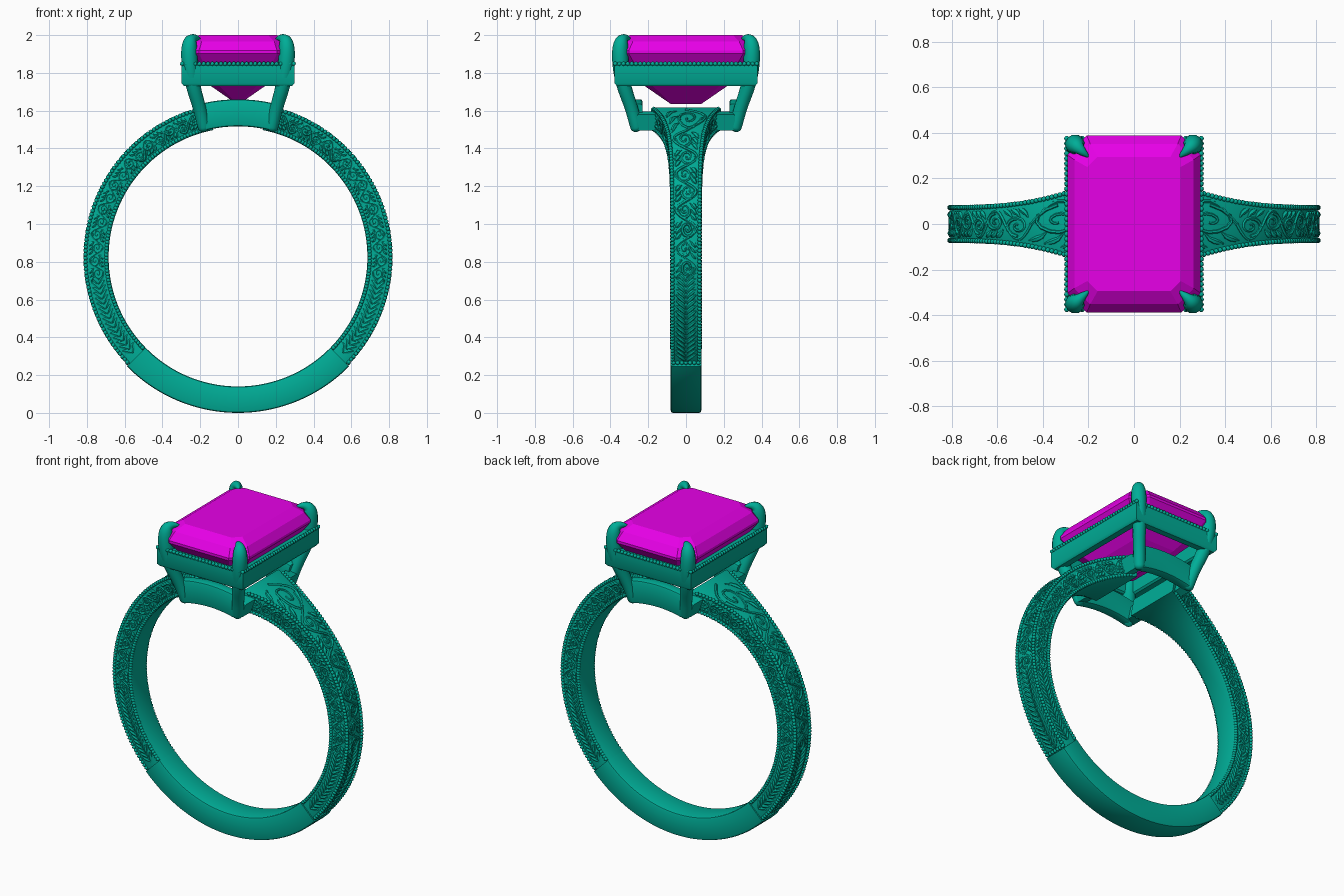
import bpy, bmesh, math
from mathutils import Vector, Matrix

if "Cube" in bpy.data.objects:
    bpy.data.objects.remove(bpy.data.objects["Cube"])

CZ = 0.825            # height of the finger-hole centre
R_IN, R_OUT = 0.685, 0.817


def material(name, rgb):
    m = bpy.data.materials.new(name)
    m.diffuse_color = (*rgb, 1)
    m.use_nodes = True
    m.node_tree.nodes["Principled BSDF"].inputs["Base Color"].default_value = m.diffuse_color
    return m


METAL = material("metal", (0.0, 0.42, 0.31))
GEM = material("gem", (0.8, 0.0, 0.8))


def finish(ob, mat=METAL, mirror=(False, False), smooth=40):
    ob.data.materials.append(mat)
    if any(mirror):
        m = ob.modifiers.new("mirror", 'MIRROR')
        m.use_axis = (mirror[0], mirror[1], False)
        m.use_mirror_merge = False
    bpy.ops.object.select_all(action='DESELECT')
    bpy.context.view_layer.objects.active = ob
    ob.select_set(True)
    if smooth:
        bpy.ops.object.shade_smooth_by_angle(angle=math.radians(smooth))
    return ob


def from_bmesh(name, bm, **kw):
    bmesh.ops.recalc_face_normals(bm, faces=bm.faces)
    me = bpy.data.meshes.new(name)
    bm.to_mesh(me)
    bm.free()
    ob = bpy.data.objects.new(name, me)
    bpy.context.collection.objects.link(ob)
    return finish(ob, **kw)


def loft(name, rings, **kw):
    bm = bmesh.new()
    vs = [[bm.verts.new(p) for p in r] for r in rings]
    n = len(vs[0])
    for a, b in zip(vs, vs[1:]):
        for i in range(n):
            bm.faces.new((a[i], a[(i + 1) % n], b[(i + 1) % n], b[i]))
    bm.faces.new(vs[0])
    bm.faces.new(vs[-1])
    return from_bmesh(name, bm, **kw)


def tubes(name, strokes, depth, kind='POLY', res=1, **kw):
    """Strokes are lists of (point, radius factor)."""
    cu = bpy.data.curves.new(name, 'CURVE')
    cu.dimensions = '3D'
    cu.bevel_depth, cu.bevel_resolution, cu.use_fill_caps = depth, res, True
    for st in strokes:
        sp = cu.splines.new(kind)
        sp.points.add(len(st) - 1)
        for p, (co, r) in zip(sp.points, st):
            p.co, p.radius = (*co, 1), r
        if kind == 'NURBS':
            sp.order_u, sp.use_endpoint_u, sp.resolution_u = 3, True, 6
    ob = bpy.data.objects.new(name, cu)
    bpy.context.collection.objects.link(ob)
    bpy.ops.object.select_all(action='DESELECT')
    bpy.context.view_layer.objects.active = ob
    ob.select_set(True)
    bpy.ops.object.convert(target='MESH')
    return finish(bpy.context.object, **kw)


def beads(name, points, r, **kw):
    bm = bmesh.new()
    for p in points:
        bmesh.ops.create_icosphere(bm, subdivisions=1, radius=r, matrix=Matrix.Translation(p))
    return from_bmesh(name, bm, smooth=80, **kw)


def polar(deg, r, y):
    a = math.radians(deg)
    return Vector((r * math.sin(a), y, CZ + r * math.cos(a)))


def half_width(deg):
    return 0.08 + 0.15 * math.exp(-(deg / 24) ** 1.6)


def arc_bar(name, a0, a1, r0, r1, width, steps, y=0, c=0.012, **kw):
    """Bar with softened rectangular section swept around the finger."""
    rings = []
    for i in range(steps + 1):
        d = a0 + (a1 - a0) * i / steps
        w = width(d)
        k = c * 0.3
        half = [(r0, w - c), (r0 + k, w - k), (r0 + c, w), (r1 - c, w), (r1 - k, w - k), (r1, w - c)]
        sec = half + [(r, -v) for r, v in reversed(half)]
        rings.append([polar(d, r, y + v) for r, v in sec])
    return loft(name, rings, **kw)


# Shank: plain base and two engraved, flaring arms
A0, A1 = 11, 134.5
arc_bar("plain_shank", A1, 360 - A1, R_IN, 0.825, lambda d: 0.081, 48)
arc_bar("shank_arm", A0, A1, R_IN, 0.806, lambda d: half_width(d) - 0.007, 80, c=0.008, mirror=(True, False))

# Milgrain along outer and inner edges, and across the lower ends
n = 86
edge = []
for i in range(n + 1):
    d = A0 + 3 + (A1 - A0 - 4) * i / n
    w = half_width(d)
    edge += [polar(d, 0.808, w - 0.008), polar(d, 0.697, w - 0.007)]
beads("shank_milgrain", edge, 0.0125, mirror=(True, True))
beads("end_milgrain", [polar(A1 - 0.8, 0.811, -0.066 + 0.022 * i) for i in range(7)], 0.0125, mirror=(True, False))


# Scroll engraving mapped on to the arm surfaces
def scrolls(surface, half, a0=15, a_mid=94, a1=132):
    """surface(deg, v) with v in -1..1; half(deg) is the half height of the strip."""
    out = []
    dpu = math.degrees(1 / 0.8)
    d, sgn = a0, 1
    while d < a_mid:
        h = half(d)
        step = 1.75 * h * dpu
        mid = d + step / 2
        # main vine, alternating sides
        out.append([(surface(d + step * t / 8, sgn * 0.9 * math.sin(math.pi * t / 8)), 1.0) for t in range(9)])
        # curling tendril
        curl = []
        for k in range(19):
            t = k / 18
            a = -math.pi * 0.5 + t * math.pi * 3.1
            r = (0.72 * (1 - t) + 0.08) * h
            curl.append((surface(mid + r * math.cos(a) * dpu, sgn * (0.12 - r * math.sin(a) / h * 0.8)), 1.1 - 0.4 * t))
        out.append(curl)
        # leaves filling the opposite side
        for j in range(3):
            s = d + step * (0.1 + 0.3 * j)
            out.append([(surface(s + step * 0.35 * t, -sgn * (0.35 + 0.55 * t ** 0.6)), 0.3 + 1.3 * math.sin(math.pi * t))
                        for t in (0, 0.25, 0.5, 0.75, 1)])
        d += step
        sgn = -sgn
    # herringbone leaves towards the base
    while d < a1:
        for sg in (1, -1):
            out.append([(surface(d + 3.4 * (1 - t) ** 1.4 - 1.5, sg * 0.92 * t), 0.4 + 1.1 * math.sin(math.pi * t))
                        for t in (0, 0.25, 0.5, 0.75, 1)])
        d += 2.1
    return out


tubes("top_engraving",
      scrolls(lambda d, v: polar(d, 0.806, v * (half_width(d) - 0.022)), lambda d: half_width(d) - 0.022),
      0.0085, mirror=(True, False))
tubes("side_engraving",
      scrolls(lambda d, v: polar(d, 0.752 + v * 0.04, half_width(d) - 0.008), lambda d: 0.042),
      0.0075, mirror=(True, True))

# Lower basket: curved front/back bridges and straight side rails
arc_bar("basket_bridge", -14, 14, 0.692, 0.835, lambda d: 0.032, 16, y=-0.262, mirror=(False, True))
arc_bar("basket_side_rail", 12.5, 17, 0.70, 0.79, lambda d: 0.26, 2, mirror=(True, False))

# Upper gallery rail around the stone
X, Y, T = 0.298, 0.378, 0.06


def rect(x, y, z):
    return [(x, y, z), (-x, y, z), (-x, -y, z), (x, -y, z)]


prof = [(0, 1.745), (0.012, 1.73), (T - 0.01, 1.73), (T, 1.74), (T - 0.01, 1.845), (0.012, 1.85), (0, 1.838)]
bm = bmesh.new()
vs = [[bm.verts.new(p) for p in rect(X - i, Y - i, z)] for i, z in prof]
for k in range(len(vs)):
    a, b = vs[k], vs[(k + 1) % len(vs)]
    for i in range(4):
        bm.faces.new((a[i], a[(i + 1) % 4], b[(i + 1) % 4], b[i]))
from_bmesh("gallery_rail", bm)

bx, by = X - 0.003, Y - 0.003
pts = [Vector((-bx + 2 * bx * i / 26, -by, 1.848)) for i in range(27)]
beads("gallery_milgrain_ends", pts, 0.013, mirror=(False, True))
pts = [Vector((bx, -by + 2 * by * i / 34, 1.848)) for i in range(35)]
beads("gallery_milgrain_sides", pts, 0.013, mirror=(True, False))

# Four claw prongs, curling over the corners of the stone
claw = [((0.176, 0.258, 1.492), 0.25), ((0.178, 0.26, 1.497), 0.75), ((0.184, 0.266, 1.53), 0.85),
        ((0.205, 0.29, 1.62), 0.86), ((0.238, 0.33, 1.73), 0.95), ((0.254, 0.346, 1.83), 1.1),
        ((0.260, 0.350, 1.92), 1.08), ((0.254, 0.343, 1.968), 0.9), ((0.236, 0.326, 1.985), 0.55),
        ((0.212, 0.305, 1.984), 0.3), ((0.198, 0.293, 1.978), 0.08)]
tubes("claw_prong", [claw], 0.041, kind='NURBS', res=4, mirror=(True, True), smooth=60)


# Emerald-cut stone: stepped crown, girdle and pavilion
def octagon(x, y, c, z):
    q = [(x, y - c), (x - c, y)]
    return [(px, py, z) for px, py in q + [(-a, b) for a, b in q[::-1]] + [(-a, -b) for a, b in q]
            + [(a, -b) for a, b in q[::-1]]]


steps = [(0.205, 0.295, 0.045, 2.0), (0.262, 0.352, 0.07, 1.965), (0.292, 0.388, 0.085, 1.918),
         (0.292, 0.388, 0.085, 1.902), (0.245, 0.335, 0.07, 1.835), (0.15, 0.225, 0.045, 1.735),
         (0.006, 0.08, 0.004, 1.635)]
loft("emerald_cut_stone", [octagon(*s) for s in steps], mat=GEM, smooth=0)
